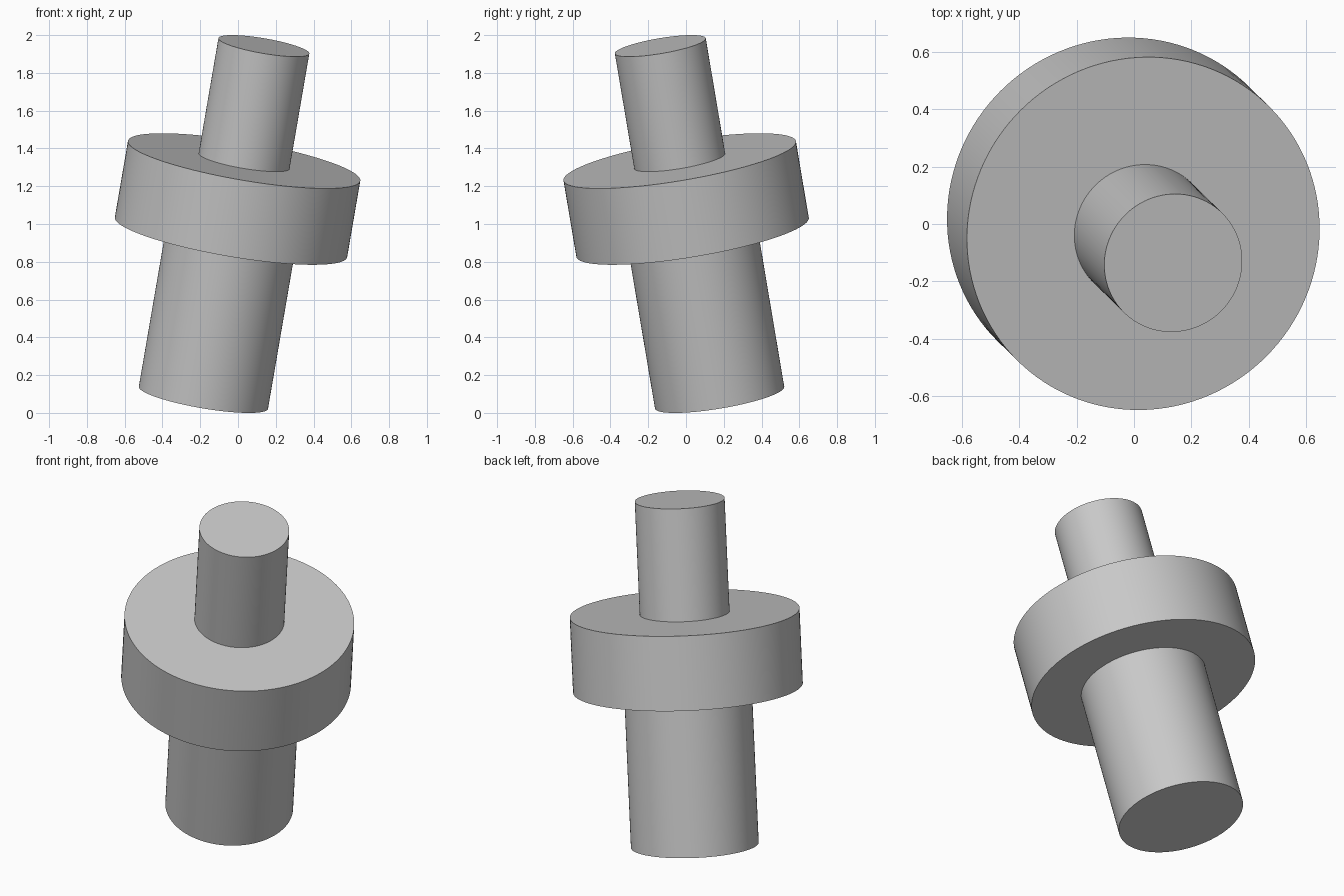
import bpy
import bmesh
import math
from mathutils import Vector

cube = bpy.data.objects.get("Cube")
if cube:
    bpy.data.objects.remove(cube, do_unlink=True)

# Plain grey material
grey = bpy.data.materials.new("plain grey")
grey.use_nodes = True
colour = (0.58, 0.58, 0.58, 1)
grey.diffuse_color = colour
grey.node_tree.nodes["Principled BSDF"].inputs["Base Color"].default_value = colour

# Tilted axis from the centre of the lower end to the centre of the upper end
base = Vector((-0.183, 0.178, 0.081))
tip = Vector((0.137, -0.136, 1.943))
axis = tip - base
length = axis.length
collar_bottom, collar_top = 0.456 * length, 0.673 * length

# Half profile (radius, height): thick shaft, wide collar, thin shaft
shaft_r, collar_r, pin_r = 0.347, 0.624, 0.244
profile = [
    (0, 0), (shaft_r, 0), (shaft_r, collar_bottom),
    (collar_r, collar_bottom), (collar_r, collar_top),
    (pin_r, collar_top), (pin_r, length), (0, length),
]

# Turn the profile into one closed stepped solid
bm = bmesh.new()
verts = [bm.verts.new((r, 0, h)) for r, h in profile]
edges = [bm.edges.new(pair) for pair in zip(verts, verts[1:])]
bmesh.ops.spin(bm, geom=verts + edges, cent=(0, 0, 0), axis=(0, 0, 1),
               angle=math.tau, steps=128, use_merge=False)
bmesh.ops.remove_doubles(bm, verts=bm.verts[:], dist=0.0001)
bmesh.ops.recalc_face_normals(bm, faces=bm.faces[:])
mesh = bpy.data.meshes.new("stepped_shaft")
bm.to_mesh(mesh)
bm.free()
mesh.materials.append(grey)

# Lean the solid along its axis
shaft = bpy.data.objects.new("stepped_shaft_with_collar", mesh)
bpy.context.collection.objects.link(shaft)
shaft.location = base
shaft.rotation_euler = Vector((0, 0, 1)).rotation_difference(axis).to_euler()

# Smooth sides, sharp rims
bpy.ops.object.select_all(action='DESELECT')
shaft.select_set(True)
bpy.context.view_layer.objects.active = shaft
bpy.ops.object.shade_smooth_by_angle(angle=math.radians(30))
